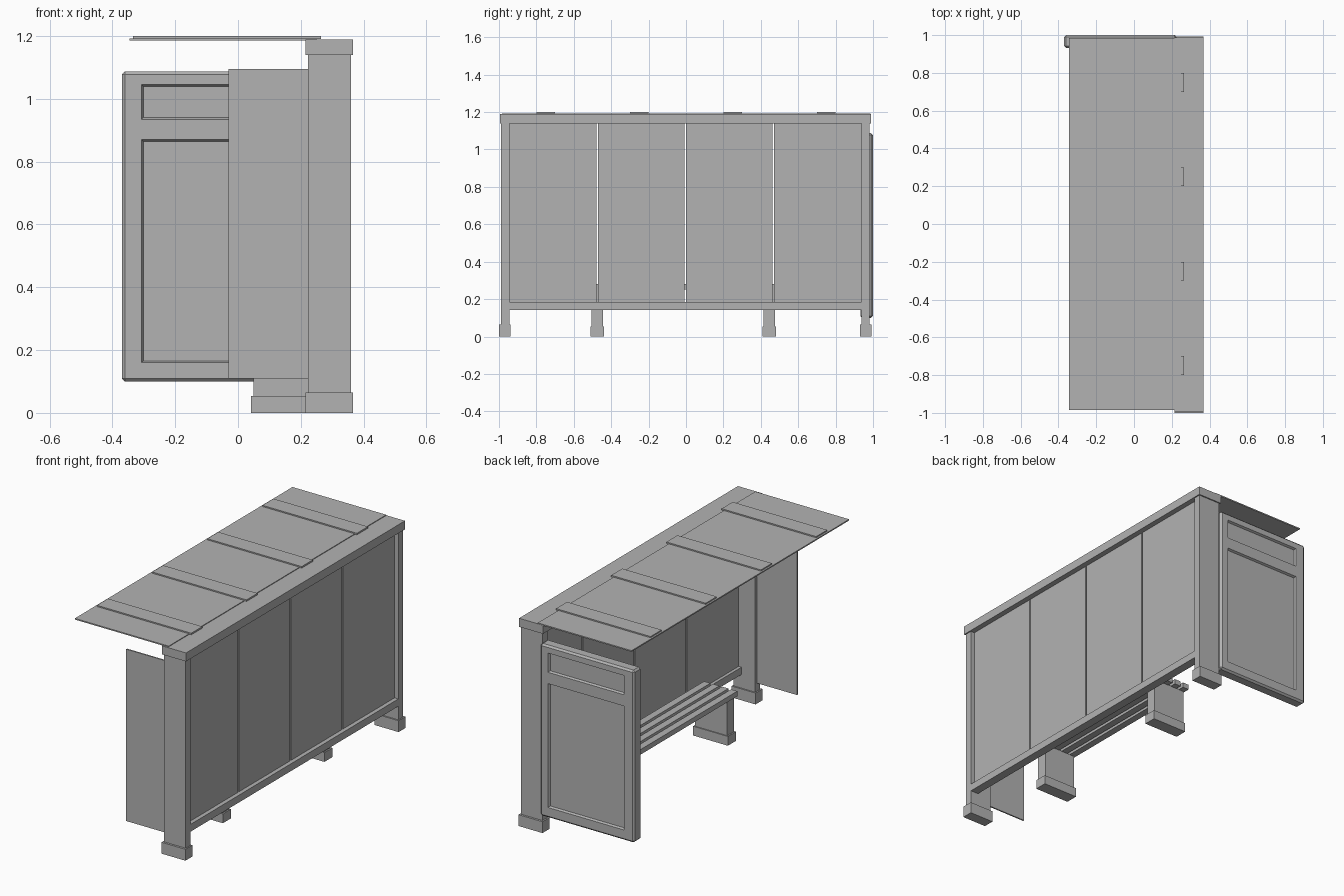
import bpy
import bmesh
from mathutils import Vector

cube = bpy.data.objects.get("Cube")
if cube:
    bpy.data.objects.remove(cube, do_unlink=True)

# One plain grey finish
grey = bpy.data.materials.new("plain grey")
grey.use_nodes = True
grey.diffuse_color = (0.45, 0.45, 0.45, 1)
shader = grey.node_tree.nodes["Principled BSDF"]
shader.inputs["Base Color"].default_value = grey.diffuse_color
shader.inputs["Roughness"].default_value = 0.7


def box(name, xs, ys, zs, bevel=0):
    """Box spanning the given ranges, with an optional chamfer."""
    low, high = Vector((xs[0], ys[0], zs[0])), Vector((xs[1], ys[1], zs[1]))
    bm = bmesh.new()
    bmesh.ops.create_cube(bm, size=1)
    for v in bm.verts:
        v.co = (low + high) / 2 + v.co * (high - low)
    if bevel:
        bmesh.ops.bevel(bm, geom=bm.edges[:], offset=bevel, segments=1, affect='EDGES')
    mesh = bpy.data.meshes.new(name)
    bm.to_mesh(mesh)
    bm.free()
    mesh.materials.append(grey)
    obj = bpy.data.objects.new(name, mesh)
    bpy.context.collection.objects.link(obj)
    return obj


# End columns with plinths
POST_X = (0.223, 0.36)
BASE_X = (0.215, 0.367)
for side, post_y, base_y in (("front", (-0.988, -0.945), (-1.0, -0.937)),
                             ("back", (0.938, 0.981), (0.93, 0.993))):
    box(side + "_column", POST_X, post_y, (0.06, 1.15))
    box(side + "_column_base", BASE_X, base_y, (0, 0.065))

# Top and bottom beams of the long wall
box("top_beam", BASE_X, (-0.995, 0.988), (1.14, 1.189))
box("bottom_beam", (0.31, 0.36), (-0.946, 0.939), (0.143, 0.185))

# Four wall panes with narrow gaps
START, END, COUNT = -0.945, 0.938, 4
step = (END - START) / COUNT
for i in range(COUNT):
    left = START + i * step + (0.004 if i else 0)
    right = START + (i + 1) * step - (0.004 if i < COUNT - 1 else 0)
    box(f"wall_pane_{i + 1}", (0.328, 0.336), (left, right), (0.18, 1.142))

# Thin roof sheet with four flat straps
box("roof", (-0.345, 0.25), (-0.985, 0.986), (1.186, 1.193))
for i, y in enumerate((-0.75, -0.25, 0.25, 0.75)):
    box(f"roof_strap_{i + 1}", (-0.335, 0.264), (y - 0.05, y + 0.05), (1.191, 1.2))

# Short side pane at the front end
box("side_pane", (-0.03, 0.23), (-0.97, -0.962), (0.11, 1.095))

# Thick display panel at the back end, recessed on both faces
PANEL_Y = (0.932, 1.0)
panel = box("display_panel", (-0.37, 0.225), PANEL_Y, (0.1, 1.087), bevel=0.01)
DEPTH, SLOPE = 0.012, 0.006
for z_low, z_high in ((0.16, 0.87), (0.935, 1.045)):
    for face_y, sign in zip(PANEL_Y, (1, -1)):
        ys = sorted((face_y - sign * DEPTH, face_y + sign * DEPTH))
        cutter = box("recess_cutter", (-0.307, 0.175), ys, (z_low, z_high))
        cutter.hide_render = True
        # Taper the sunk end so that the rim slopes
        mid = Vector((-0.066, 0, (z_low + z_high) / 2))
        for v in cutter.data.vertices:
            grow = -SLOPE if (v.co.y - face_y) * sign > 0 else SLOPE
            v.co.x += grow if v.co.x > mid.x else -grow
            v.co.z += grow if v.co.z > mid.z else -grow
        mod = panel.modifiers.new("recess", 'BOOLEAN')
        mod.operation = 'DIFFERENCE'
        mod.solver = 'EXACT'
        mod.object = cutter
        bpy.context.view_layer.objects.active = panel
        bpy.ops.object.modifier_apply(modifier=mod.name)
        bpy.data.objects.remove(cutter, do_unlink=True)

# Bench: two legs on feet, four seat slats
for side, y in (("front", -0.475), ("back", 0.445)):
    box(f"bench_{side}_foot", (0.042, 0.262), (y - 0.036, y + 0.036), (0, 0.053))
    box(f"bench_{side}_leg", (0.05, 0.254), (y - 0.03, y + 0.03), (0.05, 0.253))
for i in range(4):
    x = 0.042 + i * 0.057
    box(f"bench_slat_{i + 1}", (x, x + 0.04), (-0.525, 0.51), (0.251, 0.28))
